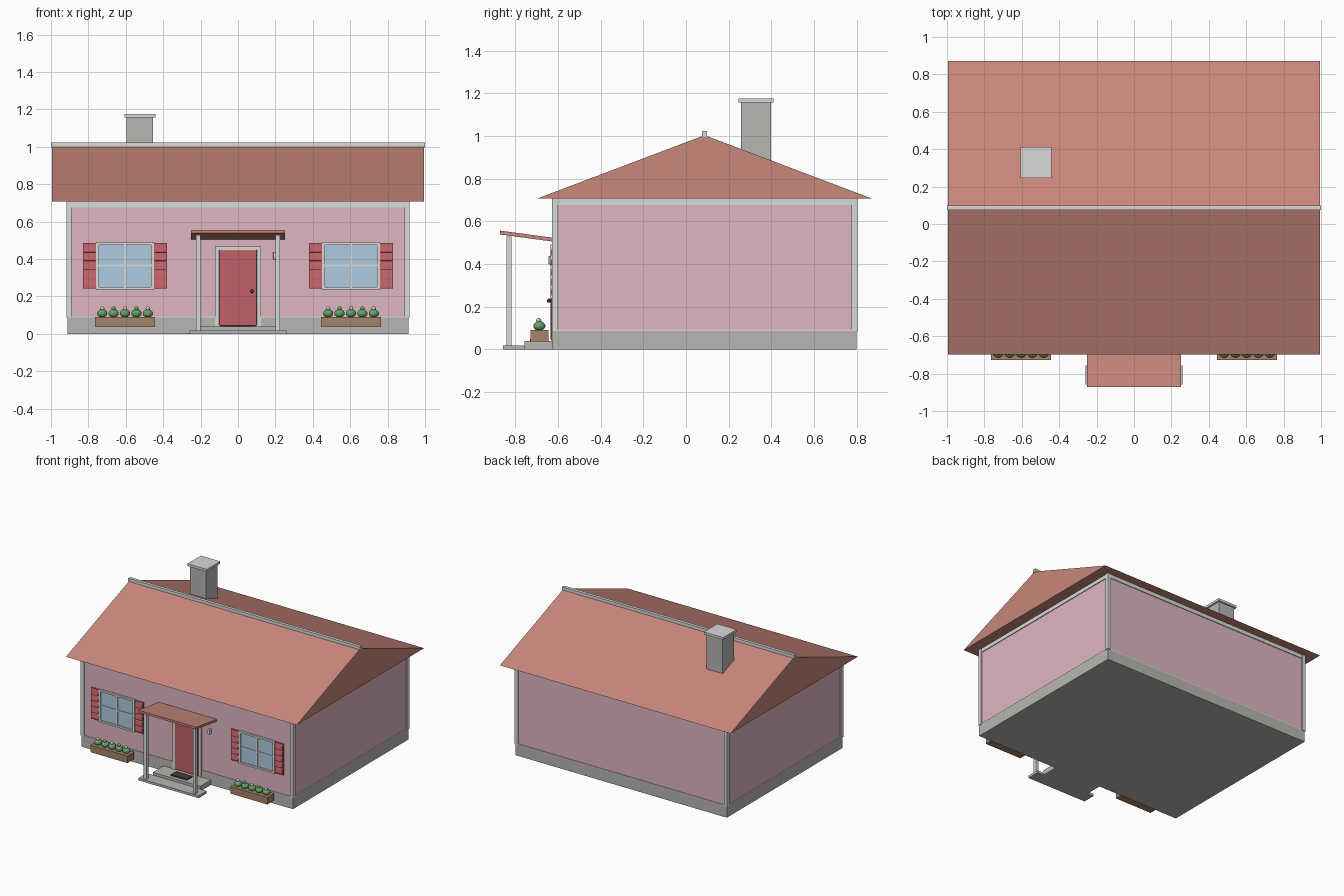
import bpy, bmesh
from math import radians
from mathutils import Vector

cube = bpy.data.objects.get("Cube")
if cube:
    bpy.data.objects.remove(cube, do_unlink=True)


def material(name, r, g, b):
    """Flat colour given as sRGB bytes, stored as linear."""
    lin = [((c / 255 + 0.055) / 1.055) ** 2.4 for c in (r, g, b)] + [1]
    m = bpy.data.materials.new(name)
    m.use_nodes = True
    m.diffuse_color = lin
    bsdf = m.node_tree.nodes["Principled BSDF"]
    bsdf.inputs["Base Color"].default_value = lin
    bsdf.inputs["Roughness"].default_value = 0.8
    return m


PINK = material("pink_wall", 223, 182, 194)
ROOF = material("terracotta", 200, 135, 123)
TRIM = material("pale_trim", 217, 219, 216)
STONE = material("grey_stone", 184, 182, 178)
GLASS = material("blue_glass", 175, 203, 225)
RED = material("red_paint", 192, 98, 104)
WOOD = material("brown_wood", 165, 132, 105)
LEAF = material("green_leaf", 100, 165, 105)
DARK = material("dark_metal", 70, 58, 58)
PETAL = material("pale_petal", 225, 185, 200)


def finish(name, bm, mat, smooth=False):
    bmesh.ops.recalc_face_normals(bm, faces=bm.faces)
    me = bpy.data.meshes.new(name)
    bm.to_mesh(me)
    bm.free()
    me.materials.append(mat)
    for p in me.polygons:
        p.use_smooth = smooth
    ob = bpy.data.objects.new(name, me)
    bpy.context.collection.objects.link(ob)
    return ob


def box(name, x, y, z, mat, bevel=0):
    """Box from (min, max) ranges on each axis."""
    bm = bmesh.new()
    bmesh.ops.create_cube(bm, size=1)
    for v in bm.verts:
        v.co = Vector([(a + b) / 2 + c * (b - a) for (a, b), c in zip((x, y, z), v.co)])
    ob = finish(name, bm, mat)
    if bevel:
        mod = ob.modifiers.new("soft_edges", "BEVEL")
        mod.width, mod.segments = bevel, 2
    return ob


def extrude_x(name, profile, half, mat):
    """Extrude a (y, z) profile along x, symmetric about zero."""
    bm = bmesh.new()
    face = bm.faces.new([bm.verts.new((-half, y, z)) for y, z in profile])
    new = bmesh.ops.extrude_face_region(bm, geom=[face])["geom"]
    moved = [v for v in new if isinstance(v, bmesh.types.BMVert)]
    bmesh.ops.translate(bm, verts=moved, vec=(2 * half, 0, 0))
    return finish(name, bm, mat)


def ball(name, centre, radius, mat, squash=1):
    bm = bmesh.new()
    bmesh.ops.create_uvsphere(bm, u_segments=14, v_segments=9, radius=radius)
    for v in bm.verts:
        v.co = Vector((v.co.x, v.co.y, v.co.z * squash)) + Vector(centre)
    return finish(name, bm, mat, True)


def around(c, half):
    return (c - half, c + half)


# House body
MID, HX, HY = 0.087, 0.912, 0.712
FRONT = MID - HY + 0.006          # front wall plane
EAVE, RIDGE = 0.706, 1.003
box("foundation", around(0, HX), around(MID, HY), (0, 0.086), STONE)
box("walls", around(0, HX - 0.006), around(MID, HY - 0.006), (0.08, EAVE), PINK)

# Corner boards and trim bands
for sx in (-1, 1):
    for sy in (-1, 1):
        box("corner_board", around(sx * 0.903, 0.014), around(MID + sy * 0.702, 0.014),
            (0.086, EAVE), TRIM)
for name, z in (("top_band", (0.676, EAVE)), ("base_band", (0.084, 0.092))):
    box(name, around(0, HX), around(MID, HY), z, TRIM)

# Roof, ridge and chimney
extrude_x("roof", [(MID - 0.785, EAVE), (MID + 0.785, EAVE), (MID, RIDGE)], 0.995, ROOF)
box("ridge_cap", (-1, 1), around(MID, 0.012), (0.995, 1.022), TRIM)
box("chimney", around(-0.525, 0.07), around(0.328, 0.07), (0.8, 1.157), STONE)
box("chimney_cap", around(-0.525, 0.083), around(0.328, 0.083), (1.157, 1.175), TRIM)

# Porch
box("porch_step", around(0, 0.26), (-0.857, -0.757), (0, 0.018), STONE)
box("porch_floor", around(0, 0.205), (-0.757, FRONT), (0, 0.039), STONE)
box("door_mat", around(0, 0.07), (-0.73, -0.66), (0.039, 0.047), DARK)
extrude_x("porch_canopy", [(-0.872, 0.538), (-0.872, 0.556), (FRONT, 0.522), (FRONT, 0.504)],
          0.25, ROOF)
for sx in (-1, 1):
    box("porch_post", around(sx * 0.212, 0.012), around(-0.83, 0.012), (0.018, 0.528), TRIM)

# Door
for sx in (-1, 1):
    box("door_jamb", around(sx * 0.112, 0.011), (FRONT - 0.012, FRONT), (0.039, 0.468), TRIM)
box("door_head", around(0, 0.101), (FRONT - 0.012, FRONT), (0.447, 0.468), TRIM)
box("door", around(0, 0.101), (FRONT - 0.015, FRONT), (0.042, 0.449), RED, 0.006)
ball("door_knob", (0.075, FRONT - 0.023, 0.228), 0.01, DARK)
box("wall_lamp", around(0.197, 0.009), (FRONT - 0.025, FRONT), (0.398, 0.438), TRIM, 0.003)

# Windows with shutters, and planters below
for cx in (-0.604, 0.604):
    zl, zh = 0.237, 0.49
    box("window_glass", around(cx, 0.145), (FRONT - 0.006, FRONT), (zl, zh), GLASS)
    for sx in (-1, 1):
        box("window_side", around(cx + sx * 0.147, 0.008), (FRONT - 0.016, FRONT), (zl, zh), TRIM)
        sc = cx + sx * 0.189
        box("shutter", around(sc, 0.036), (FRONT - 0.009, FRONT), (0.242, 0.486), RED)
        # tilted louvre slats
        for i in range(5):
            slat = box("shutter_slat", around(0, 0.03), around(0, 0.003), around(0, 0.02), RED)
            slat.location = (sc, FRONT - 0.01, 0.272 + i * 0.046)
            slat.rotation_euler.x = radians(-12)
    for z in (zl + 0.007, zh - 0.007):
        box("window_rail", around(cx, 0.139), (FRONT - 0.016, FRONT), around(z, 0.007), TRIM)
    box("upright_bar", around(cx, 0.005), (FRONT - 0.012, FRONT), (zl, zh), TRIM)
    box("cross_bar", around(cx, 0.139), (FRONT - 0.011, FRONT), around(0.365, 0.005), TRIM)

    box("planter", around(cx, 0.16), (-0.728, -0.645), (0.036, 0.091), WOOD)
    for i in range(5):
        px = cx + (i - 2) * 0.061
        ball("bush", (px, -0.687, 0.109), 0.028, LEAF, 0.8)
        ball("flower", (px, -0.69, 0.135), 0.012, LEAF if i % 2 else PETAL)
